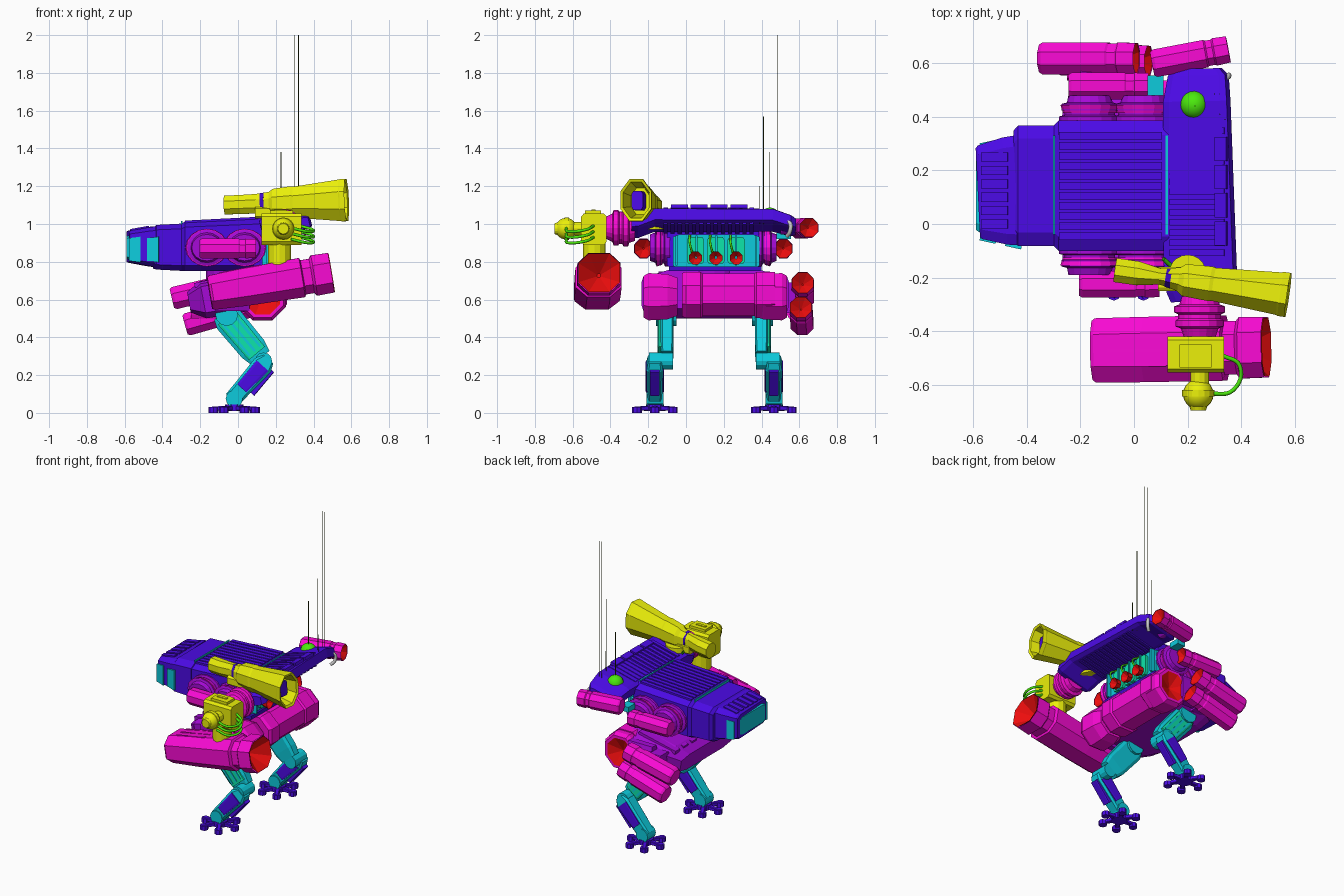
import bpy, bmesh, math
from mathutils import Vector, Matrix

COL = dict(blue=(.07, .003, .78), nav=(.05, .003, .6), mag=(.95, .003, .66), pur=(.38, .003, .68), yel=(.83, .87, .003),
           cyan=(.004, .6, .72), teal=(.004, .78, .4), red=(.85, .004, .004), green=(.07, .82, .004),
           dark=(.04, .06, .004), grey=(.75, .75, .75))
MAT = {}
for k, c in COL.items():
    MAT[k] = bpy.data.materials.new(k)
    MAT[k].diffuse_color = (*c, 1)


def finish(name, bm, col):
    bmesh.ops.recalc_face_normals(bm, faces=bm.faces)
    me = bpy.data.meshes.new(name)
    bm.to_mesh(me)
    bm.free()
    me.materials.append(MAT[col])
    ob = bpy.data.objects.new(name, me)
    bpy.context.collection.objects.link(ob)
    return ob


def tube(name, col, p0, p1, st, c=.586, n=0, roll=0, cap1=True):
    """Loft from p0 to p1. Stations: (t, half width, half height, offset up). n = round sides."""
    p0, p1 = Vector(p0), Vector(p1)
    d = (p1 - p0).normalized()
    side = d.cross(Vector((0, 0, 1)))
    side = side.normalized() if side.length > .01 else Vector((1, 0, 0))
    side = Matrix.Rotation(math.radians(roll), 3, d) @ side
    up = side.cross(d)
    k = 1 - c
    if n:
        prof = [(math.cos(2 * math.pi * i / n), math.sin(2 * math.pi * i / n)) for i in range(n)]
    elif c:
        prof = [(1, -k), (1, k), (k, 1), (-k, 1), (-1, k), (-1, -k), (-k, -1), (k, -1)]
    else:
        prof = [(1, -1), (1, 1), (-1, 1), (-1, -1)]
    bm = bmesh.new()
    rings = []
    for s in st:
        o = p0 + (p1 - p0) * s[0] + up * (s[3] if len(s) > 3 else 0)
        rings.append([bm.verts.new(o + side * a * s[1] + up * b * s[2]) for a, b in prof])
    for r, q in zip(rings, rings[1:]):
        for i in range(len(r)):
            j = (i + 1) % len(r)
            bm.faces.new((r[i], r[j], q[j], q[i]))
    bm.faces.new(rings[0])
    if cap1:
        bm.faces.new(rings[-1])
    return finish(name, bm, col)


def rod(name, col, p0, p1, r, n=12):
    return tube(name, col, p0, p1, [(0, r, r), (1, r, r)], n=n)


def box(name, col, lo, hi, c=0):
    y, z = (lo[1] + hi[1]) / 2, (lo[2] + hi[2]) / 2
    w, h = (hi[1] - lo[1]) / 2, (hi[2] - lo[2]) / 2
    return tube(name, col, (lo[0], y, z), (hi[0], y, z), [(0, w, h), (1, w, h)], c)


def ball(name, col, p, r):
    bm = bmesh.new()
    bmesh.ops.create_uvsphere(bm, u_segments=20, v_segments=12, radius=r, matrix=Matrix.Translation(p))
    for f in bm.faces:
        f.smooth = True
    return finish(name, bm, col)


def hose(name, col, pts, r=.008):
    cu = bpy.data.curves.new(name, 'CURVE')
    cu.dimensions, cu.bevel_depth, cu.bevel_resolution, cu.resolution_u = '3D', r, 2, 6
    sp = cu.splines.new('BEZIER')
    sp.bezier_points.add(len(pts) - 1)
    for b, p in zip(sp.bezier_points, pts):
        b.co, b.handle_left_type, b.handle_right_type = p, 'AUTO', 'AUTO'
    cu.materials.append(MAT[col])
    ob = bpy.data.objects.new(name, cu)
    bpy.context.collection.objects.link(ob)


def pod(name, p0, p1, w, h, col='mag'):
    """Octagonal launcher with a faceted red bowl in its mouth."""
    tube(name, col, p0, p1, [(0, w * .85, h * .85), (.04, w, h), (.7, w, h), (.72, w * .92, h * .92),
                             (.8, w * .92, h * .92), (.82, w, h), (1, w * .95, h * .95)], cap1=False)
    tube(name + "_mouth", 'red', p0, p1, [(.86, .004, .004), (.99, w * .94, h * .94)], cap1=False)


# hull: chamfered body, cabin with windows, roof slats
tube("hull", 'blue', (-.45, .143, .88), (.13, .143, .88),
     [(0, .205, .108, -.008), (.03, .225, .118, -.003), (.26, .225, .125, -.003), (.29, .243, .13, .002), (1, .243, .141, .011)], .22)
tube("cabin", 'blue', (-.583, .118, .88), (-.44, .125, .88),
     [(0, .165, .08), (.06, .175, .085), (.7, .2, .102), (1, .205, .108)], .2)
tube("windscreen", 'cyan', (-.59, .118, .875), (-.575, .118, .875), [(0, .14, .06), (1, .15, .065)], .2)
for s in (-1, 1):
    for x in (-.545, -.45):
        o = .178 + (x + .55) * .22
        tube("side_window", 'cyan', (x - .03, .12 + s * (o - .006), .865), (x + .03, .12 + s * (o + .007), .865),
             [(0, .008, .06), (1, .008, .068)], 0)
for i in range(6):
    y = .0 + i * .05
    tube("cabin_roof_slat", 'blue', (-.57, y, .967), (-.47, y, .983), [(0, .017, .006), (1, .017, .008)], 0)
for i in range(11):
    y = -.045 + i * .0375
    tube("roof_slat", 'blue', (-.28, y, 1.012), (.105, y, 1.032), [(0, .014, .006), (1, .014, .006)], 0)
for x in (-.298, .122):
    box("roof_seam", 'cyan', (x - .004, -.04, .99), (x + .004, .33, 1.016 + (x > 0) * .02))

# wing-like rear deck, rising toward the rear
tube("rear_deck", 'blue', (.25, -.29, 1.02), (.232, .58, 1.02),
     [(0, .12, .03, -.04), (.04, .132, .038, -.034), (.14, .133, .038), (.86, .122, .038), (.97, .11, .036, -.03),
      (1, .085, .028, -.036)], .2, roll=-14)
for i in range(13):
    y = -.12 + i * .038
    tube("deck_slat", 'blue', (.235, y, 1.058), (.235, y + .024, 1.058), [(0, .105, .005), (1, .105, .005)], 0, roll=-14)
    tube("deck_under_rib", 'nav', (.25, y, .98), (.25, y + .022, .98), [(0, .1, .006), (1, .1, .006)], 0, roll=-14)
for i in range(4):
    y = -.08 + i * .105
    tube("deck_plate", 'blue', (.325, y, 1.088), (.325, y + .09, 1.088), [(0, .022, .01), (1, .022, .01)], 0, roll=-14)
ball("sensor_dome", 'green', (.225, .445, 1.035), .052)
hose("deck_hook", 'grey', [(.33, .53, 1.02), (.35, .552, 1.0), (.35, .55, .96), (.33, .535, .935)], .011)
for x, y, z in [(.30, .485, 2), (.32, .485, 2), (.32, .41, 1.57), (.228, .44, 1.38), (.34, .39, 1.2)]:
    rod("antenna", 'dark', (x, y, 1.0), (x, y, z), .0022, 6)

# engine panel with nozzles and hoses
box("engine_block", 'cyan', (.1, -.07, .765), (.15, .39, .945), .15)
box("engine_sill", 'nav', (.1, -.09, .75), (.165, .4, .775))
for i in range(3):
    y = .05 + i * .108
    box("engine_frame", 'teal', (.14, y - .046, .79), (.17, y + .046, .93), .2)
    tube("nozzle", 'red', (.15, y, .825), (.21, y, .82), [(0, .026, .026), (1, .034, .034), (.4, .004, .004)])
    hose("engine_hose", 'green', [(.16, y - .03, .94), (.21, y - .03, .9), (.19, y - .015, .84)], .006)
for i in range(5):
    y = -.05 + i * .105
    box("engine_rib", 'cyan', (.14, y - .006, .78), (.178, y + .006, .94))

# side drums with small launchers, mirrored about the hull
for s in (-1, 1):
    Y = lambda a: .145 + s * a
    for x in (-.165, .035):
        tube("side_drum", 'pur', (x, Y(.23), .875), (x, Y(.335), .875),
             [(0, .115, .1), (.25, .115, .1), (.3, .095, .085), (.42, .095, .085), (.47, .105, .095), (.7, .105, .095),
              (.75, .085, .08), (1, .08, .07)], n=16)
        tube("drum_rim", 'mag', (x, Y(.27), .875), (x, Y(.3), .875), [(0, .1, .09), (1, .11, .1)], n=16)
    o = -.02 * s
    pod("side_launcher", (-.225 + o, Y(.37), .87), (.075 + o, Y(.37), .87), .05, .052)

# pelvis and transverse rear tube
rod("waist", 'pur', (-.02, .15, .68), (-.02, .15, .79), .15, 16)
tube("pelvis", 'pur', (-.26, .15, .585), (.12, .15, .655), [(0, .28, .055), (.2, .35, .1), (1, .34, .105)], .3)
for i in range(7):
    y = -.12 + i * .09
    tube("pelvis_rib", 'pur', (-.23, y, .675), (.05, y, .735), [(0, .025, .012), (1, .025, .015)], 0)
tube("rear_tube", 'mag', (.13, -.02, .625), (.13, .47, .625),
     [(0, .115, .115), (.04, .13, .122), (.2, .13, .122), (.22, .12, .112), (.78, .12, .112), (.8, .13, .122), (1, .128, .12)])
for s in (-1, 1):
    Y = lambda a: .155 + s * a
    tube("tube_collar", 'mag', (.13, Y(.2), .615), (.13, Y(.38), .615),
         [(0, .1, .1), (.3, .12, .12), (.85, .125, .125), (1, .11, .11), (1, .093, .093)], cap1=False)
    tube("tube_end", 'red', (.13, Y(.34), .615), (.13, Y(.38), .615), [(0, .005, .005), (1, .093, .093)], cap1=False)
    box("hip_block", 'pur', (-.12, Y(.36) - .03, .54), (.06, Y(.36) + .03, .72), .3)

# legs, mirrored
for s in (-1, 1):
    Y = lambda a: .15 + s * a
    rod("hip_joint", 'cyan', (-.06, Y(.2), .52), (-.06, Y(.31), .52), .06)
    tube("thigh", 'cyan', (-.08, Y(.25), .53), (.12, Y(.25), .29),
         [(0, .032, .06), (.15, .034, .078), (.8, .034, .075), (1, .03, .06)], .25)
    tube("thigh_plate", 'teal', (-.06, Y(.275), .505), (.1, Y(.275), .315), [(0, .022, .06), (1, .022, .055)], .2)
    for h in (-.038, 0, .038):
        tube("thigh_strip", 'cyan', (-.05, Y(.297), .493), (.09, Y(.297), .327), [(0, .004, .007, h), (1, .004, .007, h)], 0)
    rod("knee", 'cyan', (.135, Y(.22), .275), (.135, Y(.345), .275), .045)
    tube("shin", 'cyan', (.16, Y(.315), .285), (-.03, Y(.315), .07),
         [(0, .036, .035), (.15, .043, .056), (.7, .04, .048), (1, .036, .045)], .25)
    for a in (.274, .356):
        tube("shin_plate", 'blue', (.13, Y(a), .25), (.02, Y(a), .13), [(0, .008, .042), (1, .008, .032)], .3)
    tube("shin_guard", 'blue', (.18, Y(.315), .225), (.075, Y(.315), .1), [(0, .026, .015), (1, .026, .015)], .2)
    rod("ankle", 'cyan', (-.02, Y(.27), .075), (-.02, Y(.36), .075), .045)
    rod("foot_hub", 'blue', (-.02, Y(.315), .01), (-.02, Y(.315), .045), .05, 10)
    for i in range(6):
        a = math.radians(60 * i)
        P = lambda r, z: (-.02 + r * math.cos(a), Y(.315) + r * math.sin(a), z)
        tube("toe", 'blue', P(.03, .025), P(.125, .022), [(0, .016, .014), (1, .012, .01)], .3)
        rod("toe_pad", 'blue', P(.11, 0), P(.11, .03), .026, 8)

# launchers on the far side
pod("upper_launcher", (-.35, .618, .605), (.01, .618, .69), .06, .06)
pod("lower_launcher", (-.28, .615, .465), (.055, .608, .56), .06, .06)
box("launcher_arm", 'pur', (-.2, .46, .53), (-.06, .58, .69), .3)
box("launcher_bracket", 'mag', (-.25, .535, .5), (-.1, .6, .64), .3)
pod("deck_launcher", (.068, .598, .975), (.352, .652, .98), .052, .053)
box("launcher_mount", 'cyan', (.05, .48, .92), (.11, .555, .955))
rod("launcher_pin", 'pur', (.2, .5, .975), (.2, .6, .975), .03)

# top cannon on a turntable
rod("turntable", 'yel', (.2, -.185, .97), (.2, -.185, 1.07), .07, 20)
box("cannon_cradle", 'yel', (.09, -.25, 1.03), (.27, -.16, 1.09), .3)
tube("cannon", 'yel', (-.07, -.172, 1.1), (.575, -.265, 1.127),
     [(0, .045, .05), (.13, .045, .05), (.26, .03, .052), (.3, .034, .055), (.37, .045, .06), (.4, .06, .075), (.55, .065, .085),
      (.57, .062, .082), (.95, .08, .11), (.96, .083, .112), (1, .083, .112), (.99, .07, .096), (.75, .05, .07)])
tube("cannon_bore", 'blue', (.4, -.24, 1.12), (.53, -.258, 1.125), [(0, .03, .05), (1, .03, .05)], .3)
tube("cannon_band", 'nav', (.12, -.2, 1.108), (.14, -.203, 1.109), [(0, .035, .055), (1, .038, .057)])
hose("cannon_hose", 'green', [(.11, -.13, 1.06), (.15, -.17, 1.02), (.19, -.23, 1.0)])

# near arm: ribbed shoulder, yellow elbow block, camera, big launcher
tube("shoulder", 'mag', (.245, -.27, .98), (.245, -.42, .98),
     [(0, .07, .07), (.2, .075, .08), (.25, .095, .1), (.4, .095, .1), (.45, .08, .085), (.55, .08, .085), (.6, .09, .095),
      (.75, .09, .095), (.8, .07, .075), (1, .06, .06)], n=16)
box("elbow_block", 'yel', (.125, -.555, .89), (.335, -.42, 1.055), .2)
box("elbow_cap", 'yel', (.17, -.535, 1.04), (.29, -.45, 1.072))
box("elbow_vent", 'yel', (.19, -.5, 1.068), (.26, -.48, 1.077))
rod("elbow_swivel", 'yel', (.22, -.485, .76), (.22, -.485, .9), .06)
rod("camera_arm", 'yel', (.245, -.54, .975), (.245, -.6, .975), .035)
ball("camera_ball", 'yel', (.24, -.635, .975), .057)
tube("camera_rim", 'yel', (.24, -.62, .975), (.24, -.697, .975), [(0, .06, .06), (.3, .06, .06), (.35, .045, .045), (1, .028, .028)], n=16)
for i in range(3):
    z = .92 + i * .03
    hose("arm_hose", 'green', [(.33, -.49, z + .01), (.395, -.53, z - .01), (.37, -.62, z - .02), (.28, -.635, z)])
p0, p1 = (-.15, -.472, .635), (.492, -.46, .742)
tube("big_launcher", 'mag', p0, p1, [(0, .11, .085), (.02, .12, .092), (.3, .122, .1), (.76, .122, .105), (.77, .1, .092), (.84, .1, .092),
     (.86, .115, .108), (1, .113, .106)], .5, cap1=False)
tube("big_launcher_mouth", 'red', p0, p1, [(.86, .01, .01), (1.005, .11, .103)], .5, cap1=False)
for i in range(3):
    y = -.525 + i * .053
    tube("launcher_seam", 'mag', (-.1, y, .737), (.12, y, .78), [(0, .006, .006), (1, .006, .006)], 0)
